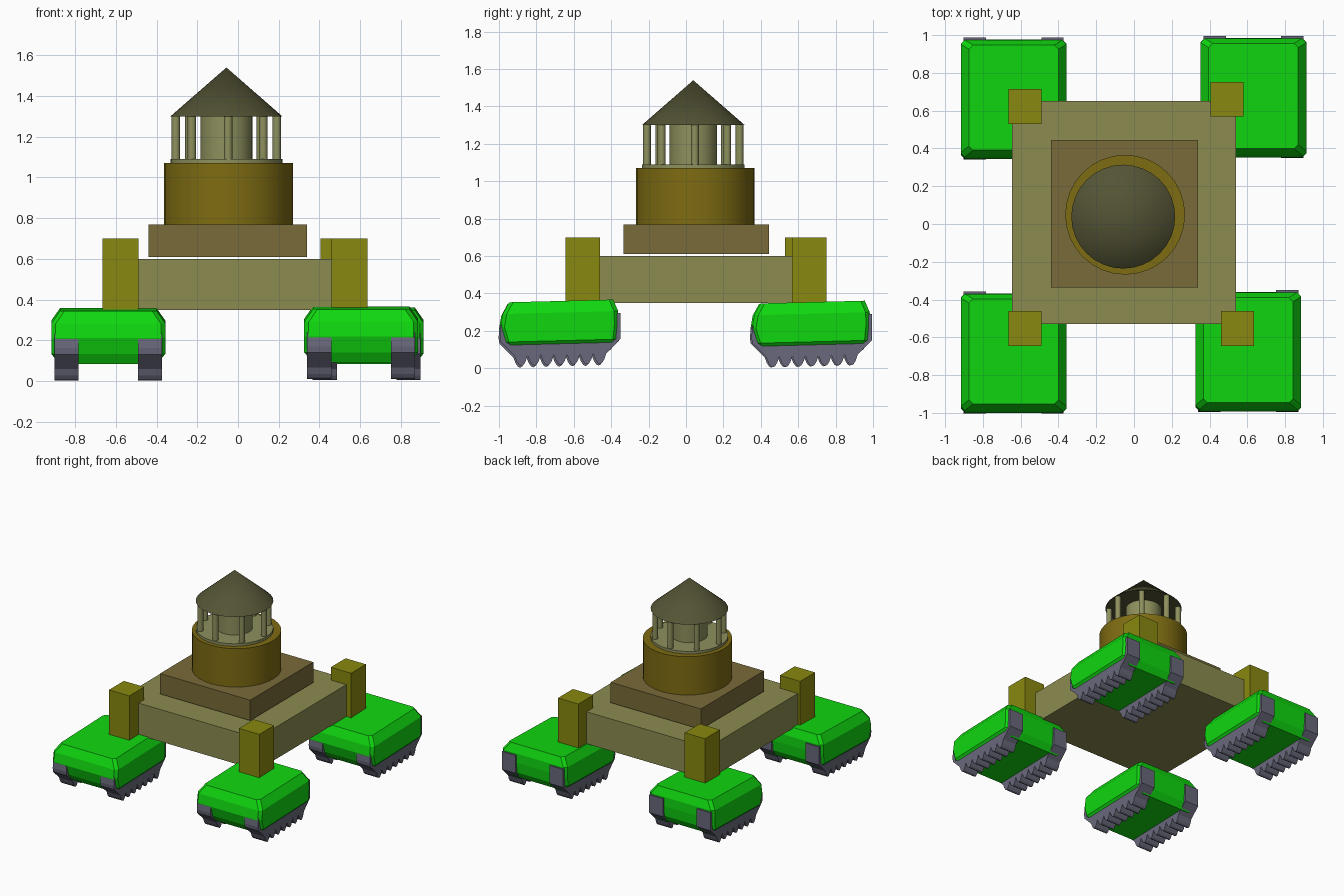
import bpy, bmesh, math
from mathutils import Matrix

if "Cube" in bpy.data.objects:
    bpy.data.objects.remove(bpy.data.objects["Cube"], do_unlink=True)


def material(name, rgb):
    m = bpy.data.materials.new(name)
    m.use_nodes = True
    m.diffuse_color = (*rgb, 1)
    m.node_tree.nodes["Principled BSDF"].inputs["Base Color"].default_value = (*rgb, 1)
    return m


GREEN = material("bright green", (0.005, 0.68, 0.005))
GREY = material("blue grey", (0.14, 0.14, 0.2))
STONE = material("pale olive", (0.26, 0.26, 0.08))
POST = material("mustard", (0.25, 0.25, 0.005))
PLINTH = material("brown", (0.19, 0.146, 0.04))
DRUM = material("ochre", (0.21, 0.15, 0.006))
LANTERN = material("light sage", (0.27, 0.28, 0.11))
ROOF = material("dark olive", (0.088, 0.088, 0.036))


def finish(name, bm, mat, smooth=False):
    bmesh.ops.recalc_face_normals(bm, faces=bm.faces)
    me = bpy.data.meshes.new(name)
    bm.to_mesh(me)
    bm.free()
    me.materials.append(mat)
    ob = bpy.data.objects.new(name, me)
    bpy.context.collection.objects.link(ob)
    if smooth:
        bpy.ops.object.select_all(action="DESELECT")
        bpy.context.view_layer.objects.active = ob
        ob.select_set(True)
        bpy.ops.object.shade_smooth_by_angle(angle=math.radians(35))
    return ob


def box(name, x, y, z, mat):
    bm = bmesh.new()
    size = [b - a for a, b in (x, y, z)]
    mid = [(a + b) / 2 for a, b in (x, y, z)]
    bmesh.ops.create_cube(bm, size=1, matrix=Matrix.Translation(mid) @ Matrix.Diagonal((*size, 1)))
    return finish(name, bm, mat)


def cone(name, centre, r1, r2, z0, z1, mat, sides=32):
    bm = bmesh.new()
    bmesh.ops.create_cone(bm, cap_ends=True, segments=sides, radius1=r1, radius2=r2, depth=z1 - z0,
                          matrix=Matrix.Translation((*centre, (z0 + z1) / 2)))
    return finish(name, bm, mat, True)


# Platform and stepped base
box("platform", (-0.645, 0.54), (-0.53, 0.65), (0.35, 0.60), STONE)
box("plinth", (-0.44, 0.34), (-0.335, 0.445), (0.61, 0.77), PLINTH)

# Tower
cone("drum", (-0.047, 0.049), 0.317, 0.317, 0.77, 1.07, DRUM)
hub = (-0.057, 0.039)
cone("gallery_floor", hub, 0.275, 0.275, 1.07, 1.09, LANTERN)
cone("lantern_core", hub, 0.128, 0.128, 1.09, 1.30, LANTERN)
cone("roof", hub, 0.275, 0, 1.30, 1.54, ROOF)
for i in range(8):
    a = math.radians(45 * i + 2)
    spot = (hub[0] + 0.248 * math.cos(a), hub[1] + 0.248 * math.sin(a))
    cone(f"column_{i + 1}", spot, 0.021, 0.021, 1.09, 1.302, LANTERN, 12)

# Corner posts
for name, x, y in (("front_right", -0.577, -0.553), ("front_left", 0.548, -0.553),
                   ("back_right", -0.577, 0.622), ("back_left", 0.493, 0.66)):
    box(name + "_post", (x - 0.088, x + 0.088), (y - 0.092, y + 0.092), (0.35, 0.70), POST)


def foot_body(name):
    # Rings of height, half width, front and back, with clipped corners
    rings = ((0.09, 0.235, -0.27, 0.27), (0.14, 0.28, -0.30, 0.30), (0.22, 0.28, -0.322, 0.31),
             (0.29, 0.28, -0.308, 0.31), (0.352, 0.237, -0.272, 0.285))
    bm = bmesh.new()
    loops = []
    for z, w, f, b in rings:
        c = 0.022
        pts = ((-w, f + c), (-w + c, f), (w - c, f), (w, f + c),
               (w, b - c), (w - c, b), (c - w, b), (-w, b - c))
        loops.append([bm.verts.new((x, y, z)) for x, y in pts])
    for low, high in zip(loops, loops[1:]):
        for i in range(8):
            j = (i + 1) % 8
            bm.faces.new((low[i], low[j], high[j], high[i]))
    bm.faces.new(loops[0])
    bm.faces.new(loops[-1])
    return finish(name, bm, GREEN)


def track(name, side):
    # Strap wrapping both ends, with rounded lobes below
    outline = [(-0.27, 0.16), (-0.318, 0.24), (-0.326, 0.17), (-0.322, 0.14), (-0.25, 0.065)]
    lobes, steps = 7, 6
    for i in range(lobes):
        for s in range(1, steps + 1):
            y = -0.25 + 0.49 * (i + s / steps) / lobes
            z = 0.065 - 0.056 * math.sin(math.pi * s / steps) ** 0.8 if s < steps else 0.065
            outline.append((y, z))
    outline += [(0.318, 0.14), (0.322, 0.28), (0.28, 0.28), (0.25, 0.16)]
    bm = bmesh.new()
    face = bm.faces.new([bm.verts.new((side * 0.146, y, z)) for y, z in outline])
    out = bmesh.ops.extrude_face_region(bm, geom=[face])["geom"]
    verts = [v for v in out if isinstance(v, bmesh.types.BMVert)]
    bmesh.ops.translate(bm, verts=verts, vec=(side * 0.119, 0, 0))
    return finish(name, bm, GREY)


# Four tracked feet, each pitched slightly
for name, x, y, z in (("front_right", -0.637, -0.672, 0), ("front_left", 0.605, -0.665, 0.008),
                      ("back_right", -0.637, 0.672, 0), ("back_left", 0.632, 0.68, 0.002)):
    for part in (foot_body(name + "_foot"), track(name + "_outer_track", math.copysign(1, x)),
                 track(name + "_inner_track", -math.copysign(1, x))):
        part.location = (x, y, z)
        part.rotation_euler.x = math.radians(1.5)
